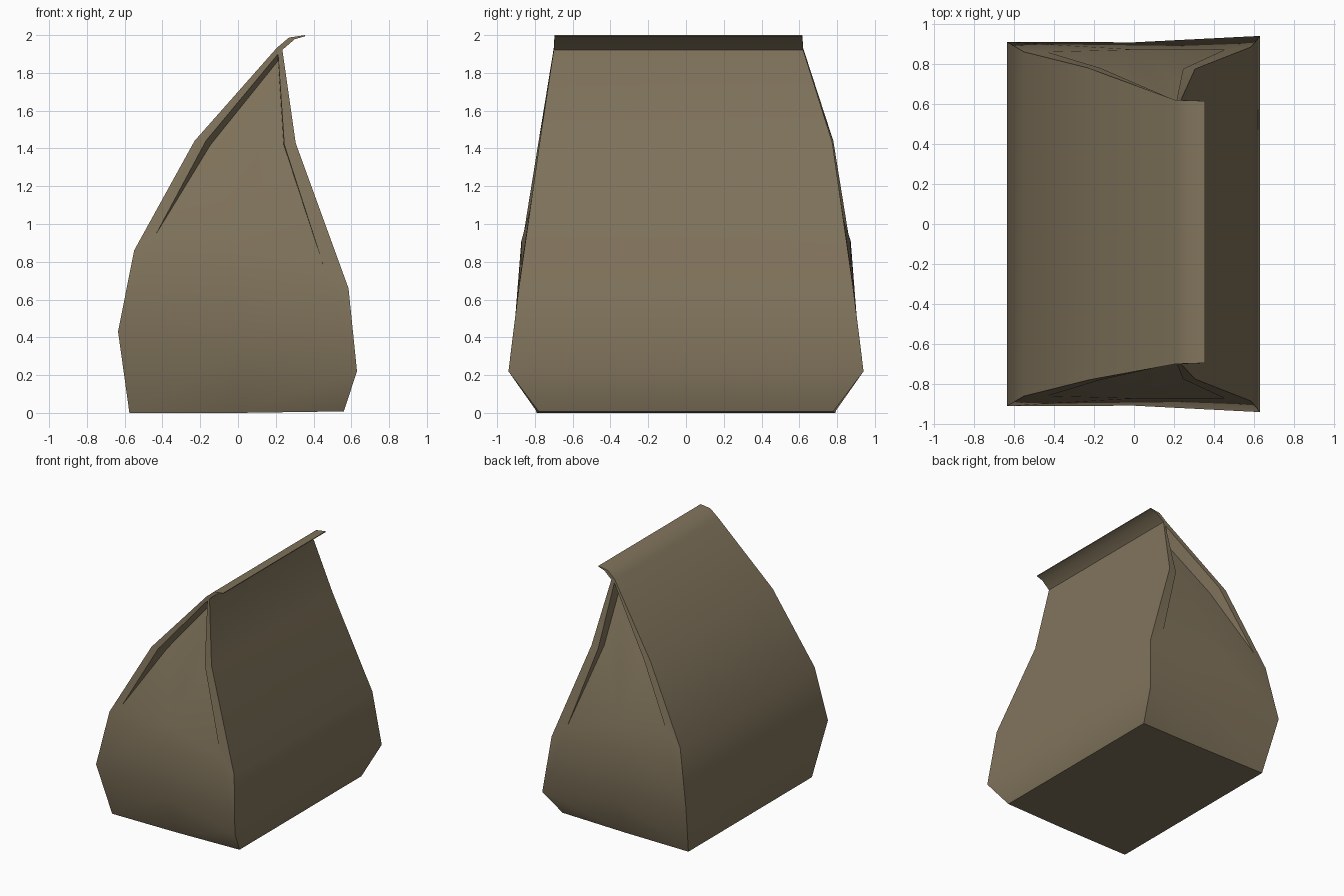
import bpy, bmesh, math

if "Cube" in bpy.data.objects:
    bpy.data.objects.remove(bpy.data.objects["Cube"])

# one flat paper colour
paper = bpy.data.materials.new("brown paper")
paper.diffuse_color = (0.22, 0.175, 0.107, 1)
paper.use_nodes = True
paper.node_tree.nodes["Principled BSDF"].inputs["Base Color"].default_value = paper.diffuse_color

# points of one gusseted end: name -> (x, distance from centre in y, z)
END = {
    "L0": (-.575, .79, .0), "M0": (0, .785, .0), "R0": (.56, .78, .008),
    "L1": (-.635, .91, .43), "M1": (0, .908, .33), "R1": (.63, .94, .22),
    "L2": (-.55, .86, .86), "R2": (.585, .885, .66),
    "L3": (-.23, .78, 1.44), "R3": (.305, .775, 1.43),
    "a": (-.435, .86, .945), "m": (0, .872, .91), "b": (.455, .872, .77),
    "aL": (-.17, .78, 1.44), "bR": (.245, .775, 1.42),
    "pL": (-.145, .70, 1.42), "pR": (.242, .70, 1.42),
    "TL": (.205, .70, 1.932), "TR": (.235, .70, 1.922),
    "t": (.212, .695, 1.9), "pT": (.213, .605, 1.865),
    "F1": (.27, .697, 1.987), "F2": (.355, .695, 2.0),
    "F3": (.355, .695, 1.994), "F4": (.30, .697, 1.978),
}
# faces of one end: bulged lower part, side strips, fold steps, sunk panel, flap edge
END_FACES = [
    "L0 M0 M1 L1", "M0 R0 R1 M1", "L1 M1 m a", "L1 a L2", "M1 R1 b m", "R1 R2 b",
    "L2 a aL L3", "L3 aL t TL", "R2 R3 bR b", "R3 TR t bR", "TL t TR",
    "a pL aL", "aL pL pT t", "b bR pR", "bR t pT pR",
    "a m pL", "m b pR", "m pR pT pL",
    "TL TR F4 F1", "F1 F4 F3 F2",
]
# profile around the bag, joined from the front end to the back end
LOOP = "M0 L0 L1 L2 L3 TL F1 F2 F3 F4 TR R3 R2 R1 R0 M0".split()

bm = bmesh.new()
ends = []
for side in (-1, 1):
    pts = {}
    for name, (x, y, z) in END.items():
        if side > 0 and z > 1.8:          # the back of the top edge is pulled in
            y -= .08
        pts[name] = bm.verts.new((x, side * y, z))
    for f in END_FACES:
        bm.faces.new([pts[n] for n in f.split()])
    ends.append(pts)

# long walls, curled flap and base
front, back = ends
for p, q in zip(LOOP, LOOP[1:]):
    bm.faces.new((front[p], front[q], back[q], back[p]))
bmesh.ops.recalc_face_normals(bm, faces=bm.faces)

mesh = bpy.data.meshes.new("paper_bag")
bm.to_mesh(mesh)
bm.free()
mesh.materials.append(paper)
bag = bpy.data.objects.new("paper_bag", mesh)
bpy.context.collection.objects.link(bag)
bpy.context.view_layer.objects.active = bag
bag.select_set(True)
bpy.ops.object.shade_smooth_by_angle(angle=math.radians(45))
